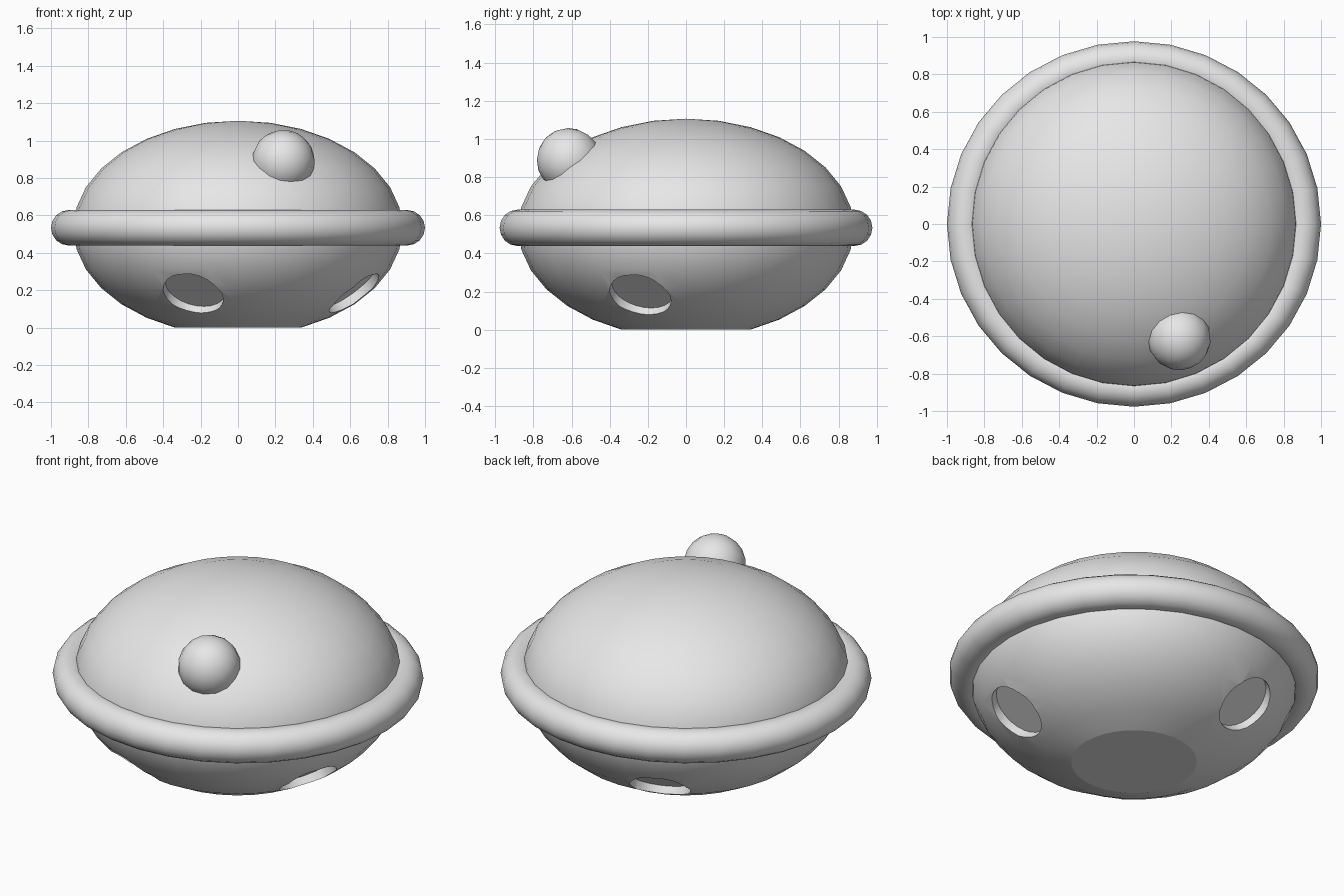
import bpy, bmesh
from math import cos, sin, radians, sqrt, pi
from mathutils import Matrix, Vector

if "Cube" in bpy.data.objects:
    bpy.data.objects.remove(bpy.data.objects["Cube"], do_unlink=True)

RADIUS, HALF_HEIGHT, MID_Z = 0.88, 0.575, 0.531

grey = bpy.data.materials.new("plain grey")
grey.use_nodes = True
grey.diffuse_color = (0.8, 0.8, 0.8, 1)
grey.node_tree.nodes["Principled BSDF"].inputs["Base Color"].default_value = (0.8, 0.8, 0.8, 1)


def make_object(name, bm):
    mesh = bpy.data.meshes.new(name)
    bmesh.ops.recalc_face_normals(bm, faces=bm.faces)
    bm.to_mesh(mesh)
    bm.free()
    obj = bpy.data.objects.new(name, mesh)
    bpy.context.collection.objects.link(obj)
    mesh.materials.append(grey)
    return obj


def select_only(obj):
    bpy.ops.object.select_all(action='DESELECT')
    obj.select_set(True)
    bpy.context.view_layer.objects.active = obj


def smooth(obj, degrees):
    select_only(obj)
    bpy.ops.object.shade_smooth_by_angle(angle=radians(degrees))


def shell_frame(azimuth, z):
    """Point on the shell and the rotation that turns +z to its outward normal."""
    rise = z - MID_Z
    r = RADIUS * sqrt(1 - (rise / HALF_HEIGHT) ** 2)
    a = radians(azimuth)
    point = Vector((r * cos(a), r * sin(a), z))
    normal = Vector((point.x / RADIUS**2, point.y / RADIUS**2, rise / HALF_HEIGHT**2)).normalized()
    return point, normal, normal.to_track_quat('Z', 'Y').to_matrix().to_4x4()


# Body: squashed sphere with a flat underside
bm = bmesh.new()
bmesh.ops.create_uvsphere(bm, u_segments=32, v_segments=16, radius=1)
bmesh.ops.delete(bm, geom=[v for v in bm.verts if v.co.z < -0.95], context='VERTS')
bmesh.ops.holes_fill(bm, edges=[e for e in bm.edges if e.is_boundary], sides=0)
bmesh.ops.transform(bm, verts=bm.verts, matrix=Matrix.Translation((0, 0, MID_Z))
                    @ Matrix.Diagonal((RADIUS, RADIUS, HALF_HEIGHT, 1)))
body = make_object("body", bm)

# Three shallow round sockets cut into the lower half
for azimuth in (-111, -21, 113):
    point, normal, turn = shell_frame(azimuth, 0.165)
    bm = bmesh.new()
    bmesh.ops.create_cone(bm, cap_ends=True, segments=24, radius1=0.165, radius2=0.165, depth=0.3,
                          matrix=Matrix.Translation(point + normal * 0.085) @ turn)
    cutter = make_object("socket_cutter", bm)
    cutter.hide_render = True
    cut = body.modifiers.new("socket", 'BOOLEAN')
    cut.operation, cut.solver, cut.object = 'DIFFERENCE', 'EXACT', cutter
    select_only(body)
    bpy.ops.object.modifier_apply(modifier=cut.name)
    bpy.data.objects.remove(cutter, do_unlink=True)
smooth(body, 18)

# Ring around the middle
bpy.ops.mesh.primitive_torus_add(major_segments=32, minor_segments=16,
                                 major_radius=0.905, minor_radius=0.095, location=(0, 0, 0.534))
ring = bpy.context.object
ring.name = "middle_ring"
ring.scale = (1, 0.977, 1)
ring.data.materials.append(grey)
smooth(ring, 40)

# Round knob half sunk into the upper shell
point, normal, turn = shell_frame(-68.5, 0.9)
bm = bmesh.new()
bmesh.ops.create_uvsphere(bm, u_segments=16, v_segments=10, radius=0.169,
                          matrix=Matrix.Translation((0.242, -0.613, 0.888)) @ turn)
smooth(make_object("knob", bm), 30)
